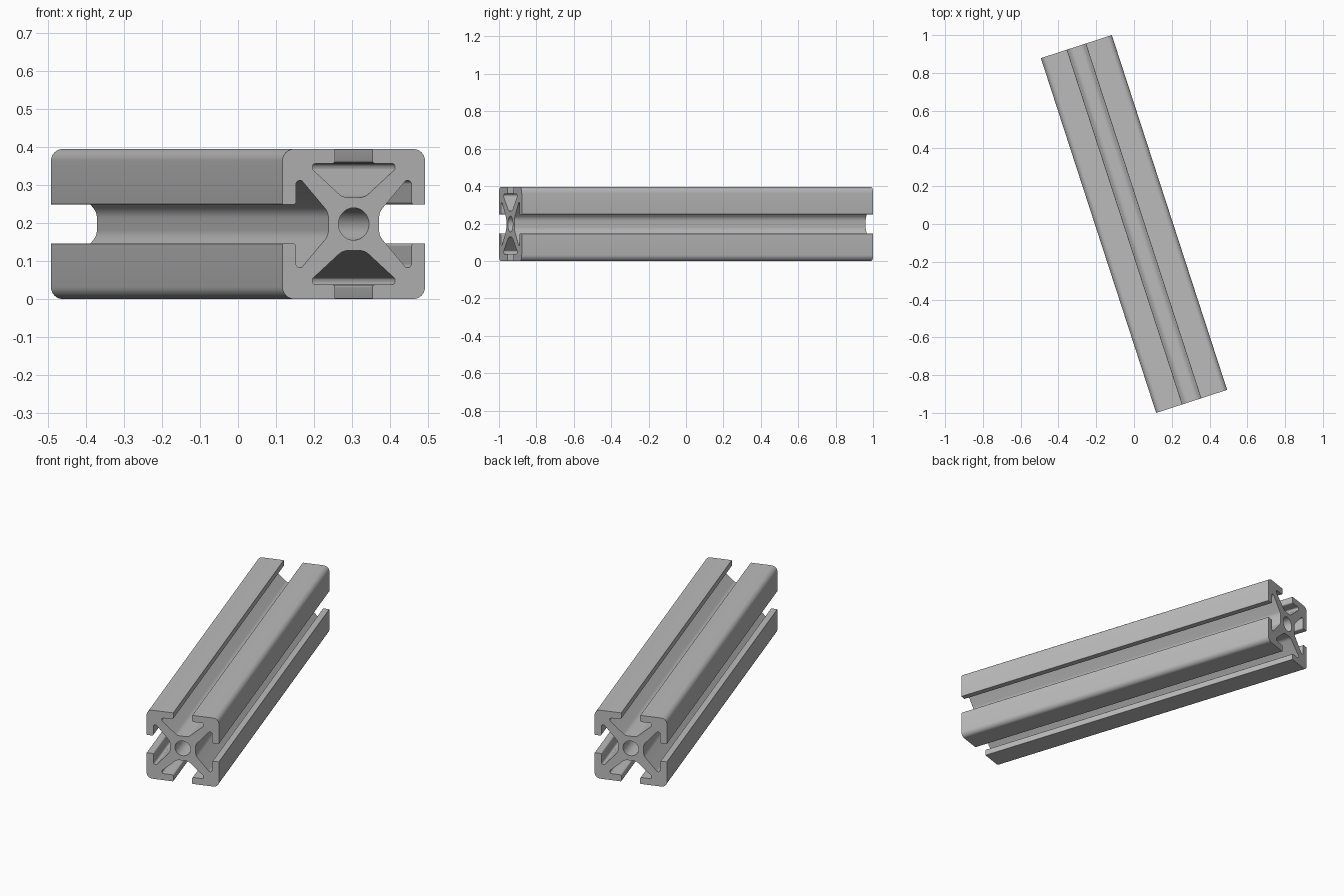
import bpy, bmesh
from math import radians, pi, sin, cos
from mathutils import Vector, Matrix

if "Cube" in bpy.data.objects:
    bpy.data.objects.remove(bpy.data.objects["Cube"], do_unlink=True)

SIZE = 0.395              # width of the square section
LENGTH = 1.975
UNIT = SIZE / 20          # profile is drawn on a 20-unit square
TURN = radians(18)

# Half of one slotted side, from the outer corner to the core: x, y, fillet radius
HALF_SIDE = [(-2.6, 10, 0.12), (-2.6, 8.1, 0.4), (-5.8, 8.1, 0.5),
             (-5.8, 7.3, 0.35), (-1.55, 3.55, 2.0)]


def fillet(points, steps=8):
    """Round every corner of a closed outline by its own radius."""
    outline = []
    for i, (x, y, r) in enumerate(points):
        p = Vector((x, y))
        a = (Vector(points[i - 1][:2]) - p).normalized()
        b = (Vector(points[(i + 1) % len(points)][:2]) - p).normalized()
        half = a.angle(b) / 2
        centre = p + (a + b).normalized() * (r / sin(half))
        start = p + a * (r * cos(half) / sin(half)) - centre
        end = p + b * (r * cos(half) / sin(half)) - centre
        sweep = start.angle_signed(end)
        for k in range(steps + 1):
            outline.append(centre + Matrix.Rotation(-sweep * k / steps, 2) @ start)
    return outline


def section_outline():
    """One corner and one slotted side, repeated around the four sides."""
    side = [(-10, 10, 1.6)] + HALF_SIDE
    side += [(-x, y, r) for x, y, r in reversed(HALF_SIDE)]
    points = []
    for quarter in range(4):
        turn = Matrix.Rotation(-quarter * pi / 2, 2)
        for x, y, r in side:
            points.append((*(turn @ Vector((x, y))), r))
    return fillet(points)


def add_loop(bm, outline):
    verts = [bm.verts.new((p.x * UNIT, -LENGTH / 2, p.y * UNIT + SIZE / 2)) for p in outline]
    return [bm.edges.new((v, verts[(i + 1) % len(verts)])) for i, v in enumerate(verts)]


# Slotted rail with a round bore, extruded along its length
bm = bmesh.new()
bore = [Vector((2.15 * cos(t * pi / 24), 2.15 * sin(t * pi / 24))) for t in range(48)]
edges = add_loop(bm, section_outline()) + add_loop(bm, bore)
bmesh.ops.triangle_fill(bm, edges=edges, use_beauty=True, use_dissolve=False)
extruded = bmesh.ops.extrude_face_region(bm, geom=bm.faces[:], use_keep_orig=True)
moved = [g for g in extruded["geom"] if isinstance(g, bmesh.types.BMVert)]
bmesh.ops.translate(bm, verts=moved, vec=(0, LENGTH, 0))
bmesh.ops.recalc_face_normals(bm, faces=bm.faces[:])
bmesh.ops.rotate(bm, verts=bm.verts[:], matrix=Matrix.Rotation(TURN, 3, "Z"))
mesh = bpy.data.meshes.new("slotted_rail")
bm.to_mesh(mesh)
bm.free()
rail = bpy.data.objects.new("slotted_rail", mesh)
bpy.context.collection.objects.link(rail)

# Plain grey metal
grey = bpy.data.materials.new("aluminium_grey")
grey.use_nodes = True
colour = (0.5, 0.5, 0.5, 1)
grey.diffuse_color = colour
grey.node_tree.nodes["Principled BSDF"].inputs["Base Color"].default_value = colour
mesh.materials.append(grey)

# Smooth fillets, crisp ends and slot edges
bpy.ops.object.select_all(action="DESELECT")
rail.select_set(True)
bpy.context.view_layer.objects.active = rail
bpy.ops.object.shade_smooth_by_angle(angle=radians(30))
